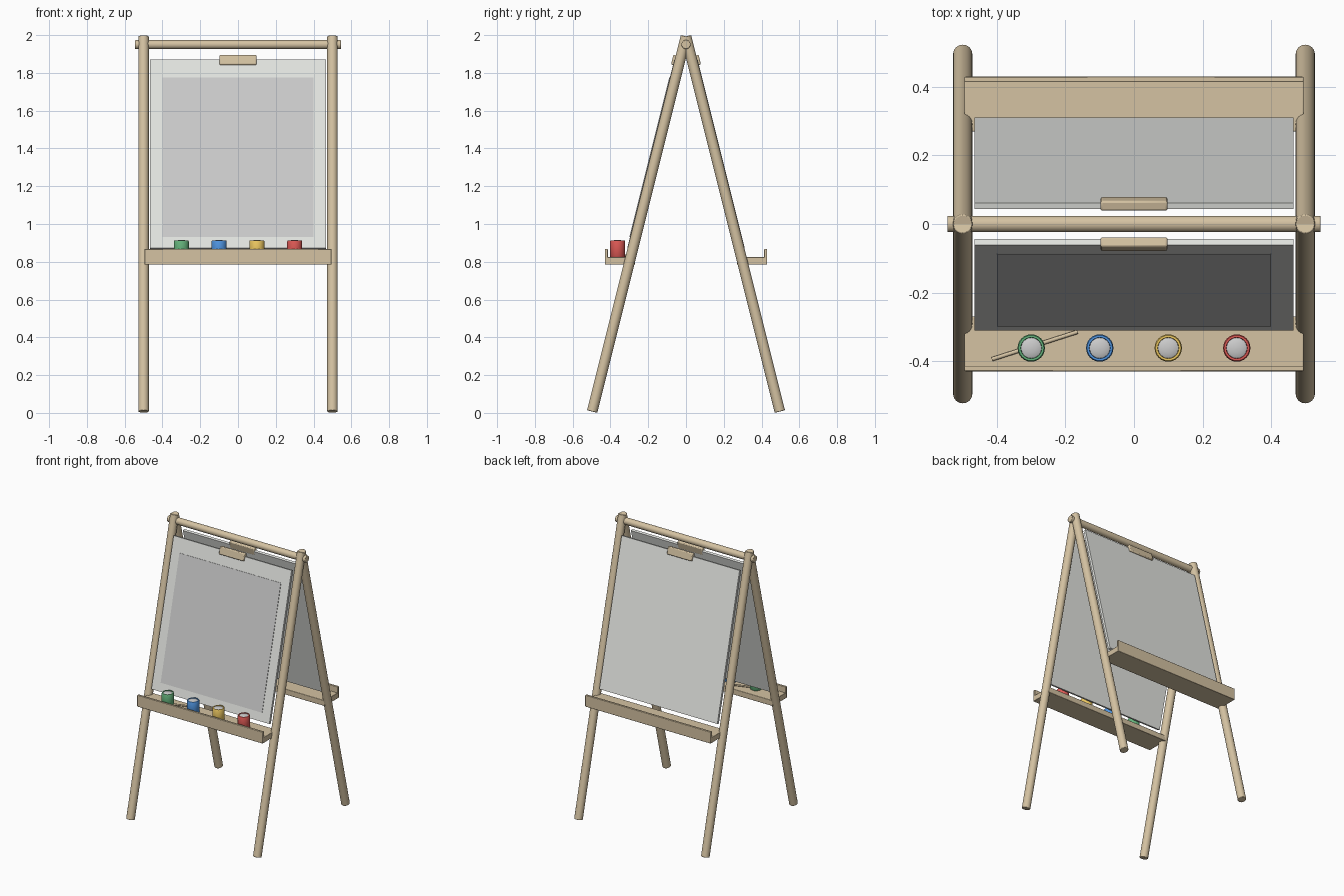
import bpy, math
from mathutils import Vector

if "Cube" in bpy.data.objects:
    bpy.data.objects.remove(bpy.data.objects["Cube"])

TILT = math.atan2(0.497, 1.986)


def mat(name, rgb):
    m = bpy.data.materials.new(name)
    m.diffuse_color = (*rgb, 1)
    m.use_nodes = True
    m.node_tree.nodes["Principled BSDF"].inputs["Base Color"].default_value = m.diffuse_color
    return m


WOOD = mat("wood", (0.66, 0.54, 0.36))
PALE = mat("board_white", (0.78, 0.79, 0.76))
PAPER = mat("paper_white", (0.82, 0.82, 0.80))
WHITE = mat("lid_white", (0.9, 0.9, 0.88))


def finish(o, name, material, bevel=0.0):
    o.name = name
    o.data.materials.append(material)
    if bevel:
        b = o.modifiers.new("bevel", 'BEVEL')
        b.width, b.segments, b.limit_method = bevel, 2, 'ANGLE'
        b.angle_limit = math.radians(50)
    bpy.ops.object.shade_smooth_by_angle(angle=math.radians(35))
    return o


def box(name, loc, size, material, rx=0.0, bevel=0.0):
    bpy.ops.mesh.primitive_cube_add(size=1, location=loc)
    o = bpy.context.object
    o.scale = size
    bpy.ops.object.transform_apply(location=False, rotation=False, scale=True)
    o.rotation_euler.x = rx
    return finish(o, name, material, bevel)


def rod(name, a, b, r, material, bevel=0.0, sides=24):
    a, b = Vector(a), Vector(b)
    bpy.ops.mesh.primitive_cylinder_add(vertices=sides, radius=r, depth=(b - a).length,
                                        location=(a + b) / 2)
    o = bpy.context.object
    o.rotation_euler = (b - a).to_track_quat('Z', 'Y').to_euler()
    return finish(o, name, material, bevel)


def lathe(name, profile, loc, material, n=24):
    verts, faces = [], []
    for r, z in profile:
        for i in range(n):
            t = 2 * math.pi * i / n
            verts.append((r * math.cos(t), r * math.sin(t), z))
    for k in range(len(profile) - 1):
        for i in range(n):
            j = (i + 1) % n
            faces.append((k * n + i, k * n + j, k * n + n + j, k * n + n + i))
    faces.append(tuple(reversed(range(n))))
    faces.append(tuple(range((len(profile) - 1) * n, len(profile) * n)))
    me = bpy.data.meshes.new(name)
    me.from_pydata(verts, [], faces)
    o = bpy.data.objects.new(name, me)
    bpy.context.collection.objects.link(o)
    o.location = loc
    bpy.ops.object.select_all(action='DESELECT')
    o.select_set(True)
    bpy.context.view_layer.objects.active = o
    return finish(o, name, material)


def on_slope(s, z, off, x=0.0):
    """Point on the leg plane at height z, pushed outward by off."""
    y = (1.993 - z) * math.tan(TILT)
    return (x, s * (y + off * math.cos(TILT)), z + off * math.sin(TILT))


# Top crossbar
rod("top_bar", (-0.545, 0, 1.95), (0.545, 0, 1.95), 0.024, WOOD, 0.004)

for s, side in ((-1, "front"), (1, "back")):
    # Splayed legs
    for x, lr in ((-0.5, "left"), (0.5, "right")):
        rod(f"{side}_leg_{lr}", (x, s * 0.497, 0.007), (x, 0, 1.993), 0.028, WOOD, 0.003)
    # Drawing board and clip
    box(f"{side}_board", on_slope(s, 1.365, 0.021), (0.93, 0.018, 1.03), PALE, s * TILT)
    box(f"{side}_clip", on_slope(s, 1.86, 0.026), (0.196, 0.03, 0.054), WOOD, s * TILT, 0.006)
    # Tray base and lip
    box(f"{side}_tray", (0, s * 0.35, 0.805), (0.99, 0.16, 0.04), WOOD, 0, 0.003)
    box(f"{side}_tray_lip", (0, s * 0.422, 0.827), (0.99, 0.016, 0.082), WOOD, 0, 0.003)

# Sheet of paper on the front board
box("paper_sheet", on_slope(-1, 1.345, 0.0315), (0.8, 0.003, 0.87), PAPER, -TILT)

# Paint pots with white lids
pots = (("green", -0.3, (0.13, 0.45, 0.2)), ("blue", -0.1, (0.08, 0.3, 0.75)),
        ("yellow", 0.1, (0.85, 0.58, 0.12)), ("red", 0.3, (0.72, 0.1, 0.09)))
for name, x, rgb in pots:
    lathe(f"{name}_paint_pot", [(0.038, 0), (0.04, 0.003), (0.04, 0.082), (0.037, 0.088),
                                (0.031, 0.088), (0.03, 0.08)],
          (x, -0.362, 0.825), mat(f"{name}_paint", rgb))
    lathe(f"{name}_pot_lid", [(0.03, 0), (0.03, 0.008), (0.024, 0.011), (0.013, 0.013), (0.004, 0.014)],
          (x, -0.362, 0.902), WHITE)

# Brush lying in the front tray
rod("brush", (-0.415, -0.395, 0.832), (-0.165, -0.315, 0.832), 0.006, WOOD, 0, 12)
